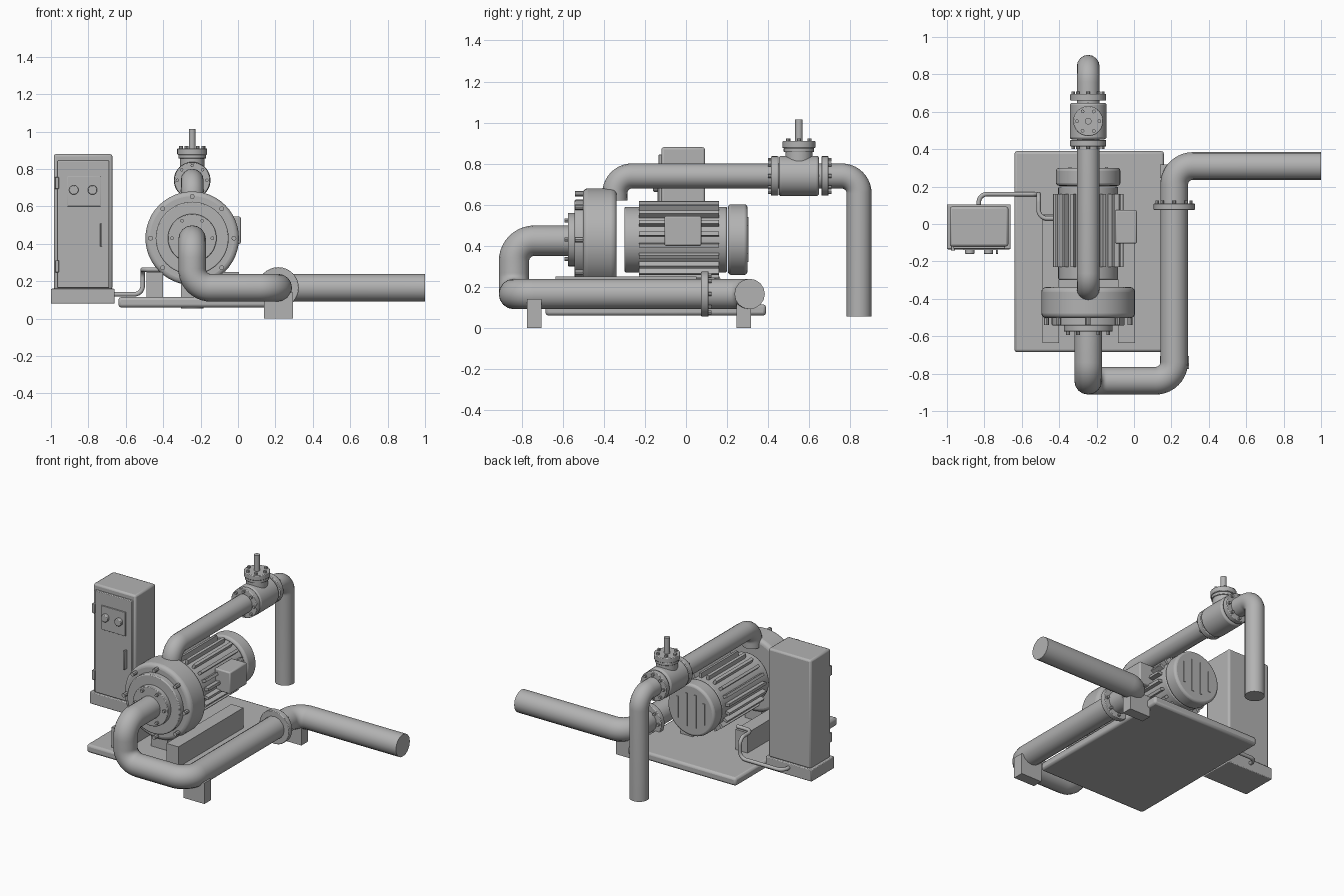
import bpy, bmesh
from math import pi, sin, cos, radians
from mathutils import Vector, Matrix

cube = bpy.data.objects.get("Cube")
if cube:
    bpy.data.objects.remove(cube)

grey = bpy.data.materials.new("machine_grey")
grey.use_nodes = True
tone = (0.45, 0.45, 0.45, 1)
grey.diffuse_color = tone
grey.node_tree.nodes["Principled BSDF"].inputs["Base Color"].default_value = tone

CX, CZ = -0.245, 0.43          # pump and motor axis
PIPE_Z = 0.74                  # discharge pipe height
VALVE_Y = 0.55
TURN = {"x": Matrix.Rotation(pi / 2, 4, "Y"),
        "y": Matrix.Rotation(-pi / 2, 4, "X"),
        "z": Matrix.Identity(4)}


def finish(name, bm, bevel=0.0, segments=2):
    mesh = bpy.data.meshes.new(name)
    bm.to_mesh(mesh)
    bm.free()
    obj = bpy.data.objects.new(name, mesh)
    bpy.context.collection.objects.link(obj)
    mesh.materials.append(grey)
    if bevel:
        mod = obj.modifiers.new("soft_edges", "BEVEL")
        mod.width, mod.segments = bevel, segments
        mod.limit_method = "ANGLE"
    return obj


def add_box(bm, lo, hi, spin=None):
    lo, hi = Vector(lo), Vector(hi)
    m = Matrix.Translation((lo + hi) / 2) @ Matrix.Diagonal((*(hi - lo), 1))
    bmesh.ops.create_cube(bm, size=1, matrix=spin @ m if spin else m)


def box(name, lo, hi, bevel=0.0):
    bm = bmesh.new()
    add_box(bm, lo, hi)
    return finish(name, bm, bevel)


def add_disc(bm, centre, axis, r, length, sides=48):
    m = Matrix.Translation(centre) @ TURN[axis]
    bmesh.ops.create_cone(bm, cap_ends=True, segments=sides, radius1=r,
                          radius2=r, depth=length, matrix=m)


def disc(name, centre, axis, r, length, bevel=0.0, segments=2):
    bm = bmesh.new()
    add_disc(bm, centre, axis, r, length)
    return finish(name, bm, bevel, segments)


def bolts(name, centre, axis, ring, count, r, length):
    bm = bmesh.new()
    for i in range(count):
        a = 2 * pi * i / count
        off = TURN[axis] @ Vector((ring * cos(a), ring * sin(a), 0))
        add_disc(bm, Vector(centre) + off, axis, r, length, 8)
    finish(name, bm)


def pipe(name, corners, r, bend):
    """Tube through right-angled corners with rounded elbows."""
    pts = [Vector(c) for c in corners]
    path = [pts[0]]
    for a, p, b in zip(pts, pts[1:], pts[2:]):
        u, v = (a - p).normalized(), (b - p).normalized()
        c = p + (u + v) * bend
        for i in range(11):
            t = pi / 2 * i / 10
            path.append(c - (v * cos(t) + u * sin(t)) * bend)
    path.append(pts[-1])
    data = bpy.data.curves.new(name, "CURVE")
    data.dimensions = "3D"
    data.bevel_depth, data.bevel_resolution = r, 6
    data.use_fill_caps = True
    line = data.splines.new("POLY")
    line.points.add(len(path) - 1)
    for sp, co in zip(line.points, path):
        sp.co = (*co, 1)
    data.materials.append(grey)
    obj = bpy.data.objects.new(name, data)
    bpy.context.collection.objects.link(obj)
    bpy.ops.object.select_all(action="DESELECT")
    obj.select_set(True)
    bpy.context.view_layer.objects.active = obj
    bpy.ops.object.convert(target="MESH")


# Base plate, rails and pump foot
box("base_plate", (-0.64, -0.685, 0.06), (0.16, 0.39, 0.115), 0.015)
for side, x in (("right", -0.445), ("left", -0.04)):
    box(side + "_rail", (x - 0.045, -0.635, 0.11), (x + 0.045, 0.05, 0.25))
box("pump_foot", (-0.305, -0.48, 0.11), (-0.185, -0.36, 0.25))

# Pump casing with bolted cover and inlet flange
disc("pump_casing", (CX, -0.42, CZ), "y", 0.25, 0.165, 0.025, 4)
disc("casing_cover", (CX, -0.52, CZ), "y", 0.195, 0.045, 0.006)
disc("inlet_flange", (CX, -0.555, CZ), "y", 0.13, 0.04, 0.004)
bolts("casing_bolts", (CX, -0.515, CZ), "y", 0.223, 8, 0.013, 0.05)
bolts("inlet_bolts", (CX, -0.58, CZ), "y", 0.108, 6, 0.01, 0.025)

# Motor body, cooling fins, fan cover and terminal box
disc("motor_body", (CX, -0.05, CZ), "y", 0.16, 0.5, 0.008)
bm = bmesh.new()
for i in range(20):
    spin = Matrix.Translation((CX, 0, CZ)) @ Matrix.Rotation(2 * pi * (i + 0.5) / 20, 4, "Y")
    add_box(bm, (-0.009, -0.23, 0.14), (0.009, 0.16, 0.19), spin)
finish("motor_fins", bm)
disc("fan_cover", (CX, 0.252, CZ), "y", 0.172, 0.095, 0.015, 3)
bm = bmesh.new()
for i, half in enumerate((0.07, 0.11, 0.11, 0.07)):
    x = CX + (i - 1.5) * 0.065
    add_box(bm, (x - 0.008, 0.296, CZ - half), (x + 0.008, 0.304, CZ + half))
finish("fan_slats", bm)
box("terminal_box", (-0.1, -0.105, 0.4), (0.015, 0.075, 0.545), 0.008)

# Suction line with flange and two supports
pipe("suction_pipe", [(CX, -0.56, 0.425), (CX, -0.838, 0.425), (CX, -0.838, 0.165),
                      (0.215, -0.838, 0.165), (0.215, 0.31, 0.165), (1.0, 0.31, 0.165)],
     0.074, 0.1)
disc("suction_flange", (0.215, 0.092, 0.165), "y", 0.11, 0.036, 0.004)
bolts("suction_flange_bolts", (0.215, 0.115, 0.165), "y", 0.09, 8, 0.009, 0.02)
for name, y in (("front_support", -0.74), ("rear_support", 0.282)):
    box(name, (0.14, y - 0.035, 0), (0.295, y + 0.035, 0.14))

# Discharge line
pipe("discharge_pipe", [(CX, -0.347, 0.62), (CX, -0.347, PIPE_Z), (CX, 0.843, PIPE_Z),
                        (CX, 0.843, 0.055)], 0.061, 0.085)

# Valve
disc("valve_body", (CX, VALVE_Y, PIPE_Z), "y", 0.098, 0.195, 0.012, 3)
for name, y, out in (("front", 0.432, -1), ("rear", 0.677, 1)):
    disc(name + "_valve_flange", (CX, y, PIPE_Z), "y", 0.096, 0.036, 0.004)
    bolts(name + "_valve_bolts", (CX, y + out * 0.023, PIPE_Z), "y", 0.079, 8, 0.009, 0.018)
disc("valve_neck", (CX, VALVE_Y, 0.83), "z", 0.066, 0.1)
disc("valve_lower_flange", (CX, VALVE_Y, 0.866), "z", 0.074, 0.02, 0.003)
disc("valve_bonnet", (CX, VALVE_Y, 0.893), "z", 0.08, 0.034, 0.004)
bolts("bonnet_bolts", (CX, VALVE_Y, 0.913), "z", 0.06, 6, 0.01, 0.02)
disc("valve_stem", (CX, VALVE_Y, 0.955), "z", 0.018, 0.12)

# Control cabinet
box("cabinet_plinth", (-1.0, -0.135, 0.08), (-0.66, 0.105, 0.16), 0.005)
box("cabinet_body", (-0.985, -0.12, 0.155), (-0.672, 0.093, 0.88), 0.012)
box("cabinet_door", (-0.965, -0.133, 0.165), (-0.69, -0.115, 0.845), 0.004)
box("control_panel", (-0.912, -0.14, 0.6), (-0.735, -0.13, 0.76), 0.002)
for name, x in (("right_button", -0.878), ("left_button", -0.778)):
    disc(name, (x, -0.148, 0.688), "y", 0.025, 0.024, 0.004)
box("door_handle", (-0.738, -0.16, 0.385), (-0.726, -0.13, 0.51), 0.003)
for name, z in (("lower_hinge", 0.28), ("upper_hinge", 0.725)):
    box(name, (-0.978, -0.143, z - 0.032), (-0.958, -0.118, z + 0.032), 0.003)

# Power cable from cabinet to motor
pipe("power_cable", [(-0.83, 0.08, 0.13), (-0.83, 0.16, 0.13), (-0.51, 0.16, 0.13),
                     (-0.51, 0.16, 0.262), (-0.51, 0.03, 0.262), (-0.4, 0.03, 0.262)],
     0.012, 0.045)

# Smooth round surfaces, keep edges crisp
bpy.ops.object.select_all(action="DESELECT")
for obj in bpy.context.collection.objects:
    if obj.type == "MESH" and grey.name in obj.data.materials:
        obj.select_set(True)
        bpy.context.view_layer.objects.active = obj
bpy.ops.object.shade_smooth_by_angle(angle=radians(35))
